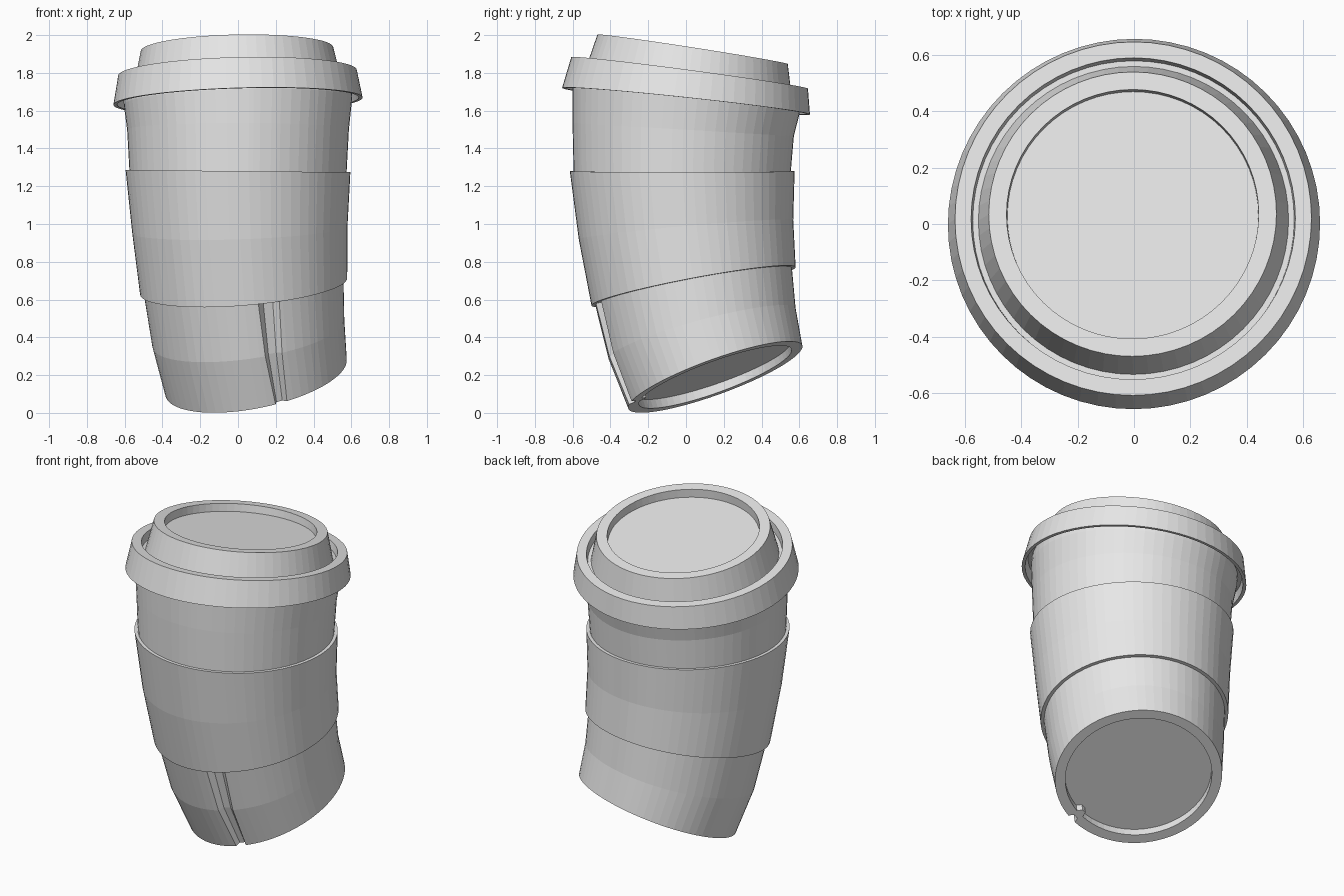
import bpy, bmesh
from math import sin, cos, radians
from mathutils import Vector

old = bpy.data.objects.get("Cube")
if old:
    bpy.data.objects.remove(old)

SIDES = 64
grey = bpy.data.materials.new("light_grey")
grey.use_nodes = True
grey.diffuse_color = (0.8, 0.8, 0.8, 1)
grey.node_tree.nodes["Principled BSDF"].inputs["Base Color"].default_value = (0.8, 0.8, 0.8, 1)

# Bent spine: centre of the cross-section, then its axis direction
SPINE = [
    (Vector((0.095, 0.155, 0.19)), Vector((-0.19, -0.335, 0.92))),
    (Vector((0.055, 0.085, 0.42)), Vector((-0.14, -0.26, 0.955))),
    (Vector((0.03, 0.04, 0.67)), Vector((-0.08, -0.185, 0.98))),
    (Vector((0.01, 0.0, 0.97)), Vector((-0.035, -0.09, 1))),
    (Vector((0.0, -0.02, 1.28)), Vector((0.01, 0, 1))),
    (Vector((0.0, -0.015, 1.5)), Vector((0, 0.06, 1))),
    (Vector((0.0, 0.0, 1.65)), Vector((-0.03, 0.107, 1))),
    (Vector((-0.005, 0.035, 1.925)), Vector((-0.02, 0.155, 1))),
]


def frame(z):
    """Centre and rotation of the cross-section at height z on the spine."""
    i = 0
    while i < len(SPINE) - 2 and z > SPINE[i + 1][0].z:
        i += 1
    (c0, n0), (c1, n1) = SPINE[i], SPINE[i + 1]
    t = (z - c0.z) / (c1.z - c0.z)
    return c0.lerp(c1, t), Vector((0, 0, 1)).rotation_difference(n0.lerp(n1, t))


def plain_ring(z):
    return [(360 * k / SIDES, 0) for k in range(SIDES)]


def seam_ring(z):
    """Ring angles with a narrow pressed-in seam that widens upward."""
    t = min(max((z - 0.19) / 0.4, 0), 1)
    depth = 0.03 if z < 0.7 else 0
    low, high = (10.5, 12, 16, 18), (8, 11.5, 17.5, 20.5)
    seam = [a + (b - a) * t for a, b in zip(low, high)]
    ring = plain_ring(z)
    ring[2:4] = zip(seam, (0, depth, depth, 0))
    return ring


def loft(name, profile, ring_rule=plain_ring):
    """Skin rings of (height, radius) along the bent spine."""
    bm = bmesh.new()
    rings = []
    for z, r in profile:
        centre, turn = frame(z)
        ring = []
        for angle, dent in ring_rule(z):
            a, d = radians(angle), r - dent
            ring.append(bm.verts.new(centre + turn @ Vector((d * sin(a), -d * cos(a), 0))))
        rings.append(ring)
    for lower, upper in zip(rings, rings[1:]):
        for k in range(len(lower)):
            j = (k + 1) % len(lower)
            bm.faces.new((lower[k], lower[j], upper[j], upper[k]))
    bm.faces.new(rings[0][::-1])
    bm.faces.new(rings[-1])
    bmesh.ops.recalc_face_normals(bm, faces=bm.faces)
    mesh = bpy.data.meshes.new(name)
    bm.to_mesh(mesh)
    bm.free()
    mesh.materials.append(grey)
    obj = bpy.data.objects.new(name, mesh)
    bpy.context.collection.objects.link(obj)
    return obj


# Paper cup with a recessed base and a seam at the front
loft("cup_body", [(0.23, 0.43), (0.19, 0.43), (0.19, 0.49), (0.42, 0.513),
                  (0.67, 0.53), (0.75, 0.535), (0.97, 0.55), (1.28, 0.575),
                  (1.5, 0.587), (1.65, 0.605), (1.72, 0.605)], seam_ring)

# Grip sleeve around the middle
loft("sleeve", [(0.67, 0.515), (0.67, 0.55), (0.97, 0.57), (1.28, 0.595), (1.28, 0.56)])

# Lid: skirt, groove, raised rim and sunken top
loft("lid", [(1.70, 0.58), (1.70, 0.628), (1.65, 0.64), (1.65, 0.66),
             (1.80, 0.632), (1.80, 0.575), (1.75, 0.57), (1.75, 0.55),
             (1.925, 0.51), (1.925, 0.447), (1.875, 0.445)])
